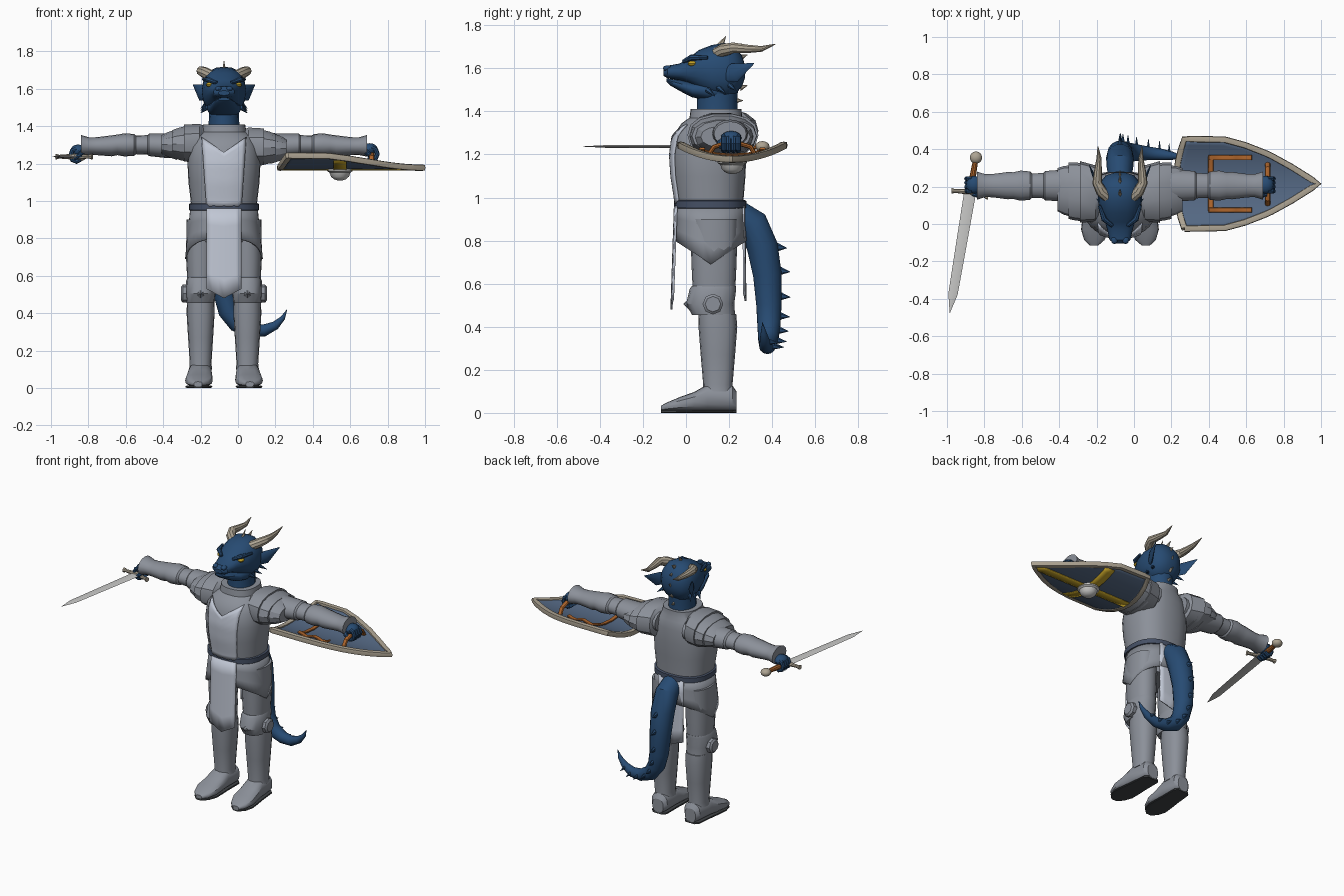
import bpy, bmesh, math
from math import sin, cos, pi
from mathutils import Vector

if "Cube" in bpy.data.objects:
    bpy.data.objects.remove(bpy.data.objects["Cube"])
CX = -0.075          # body centre line
made = []


def material(name, *rgb):
    m = bpy.data.materials.new(name)
    m.use_nodes = True
    m.diffuse_color = (*rgb, 1)
    m.node_tree.nodes["Principled BSDF"].inputs["Base Color"].default_value = (*rgb, 1)
    return m


STEEL = material("steel", .26, .28, .32)
CLOTH = material("pale cloth", .53, .57, .66)
SCALE = material("blue scales", .02, .07, .17)
BONE = material("bone", .42, .37, .29)
LEATHER = material("leather", .42, .13, .025)
FIELD = material("shield blue", .09, .14, .23)
GOLD = material("gold", .55, .36, .02)
BLADE = material("bright metal", .58, .58, .57)
BELT = material("belt", .06, .08, .13)
SOLE = material("sole", .05, .055, .06)


def finish(name, bm, mat):
    bmesh.ops.recalc_face_normals(bm, faces=bm.faces)
    me = bpy.data.meshes.new(name)
    bm.to_mesh(me)
    bm.free()
    me.materials.append(mat)
    ob = bpy.data.objects.new(name, me)
    bpy.context.scene.collection.objects.link(ob)
    made.append(ob)
    return ob


def power(c, n):
    return math.copysign(abs(c) ** (2 / n), c)


def tube(name, pts, mat, ref=(0, 0, 1), axis=None, k=16, n=2):
    """Skin rings (x, y, z, half_a, half_b) along a path."""
    bm, rings = bmesh.new(), []
    cs = [Vector(p[:3]) for p in pts]
    for i, p in enumerate(pts):
        t = Vector(axis) if axis else cs[min(i + 1, len(cs) - 1)] - cs[max(i - 1, 0)]
        u = t.cross(Vector(ref)).normalized()
        v = u.cross(t).normalized()
        a, b = p[3], p[-1]
        rings.append([bm.verts.new(cs[i] + u * a * power(cos(2 * pi * j / k), n)
                                   + v * b * power(sin(2 * pi * j / k), n)) for j in range(k)])
    for r, q in zip(rings, rings[1:]):
        for j in range(k):
            bm.faces.new((r[j], r[(j + 1) % k], q[(j + 1) % k], q[j]))
    bm.faces.new(rings[0])
    bm.faces.new(rings[-1])
    return finish(name, bm, mat)


def sheet(name, nu, nv, f, mat, thick=.008):
    """Thin plate from a function of u in -1..1 and v in 0..1."""
    bm = bmesh.new()
    g = [[bm.verts.new(f(2 * i / nu - 1, j / nv)) for j in range(nv + 1)] for i in range(nu + 1)]
    for i in range(nu):
        for j in range(nv):
            bm.faces.new((g[i][j], g[i + 1][j], g[i + 1][j + 1], g[i][j + 1]))
    bmesh.ops.remove_doubles(bm, verts=bm.verts, dist=1e-5)
    ob = finish(name, bm, mat)
    mod = ob.modifiers.new("thickness", "SOLIDIFY")
    mod.thickness, mod.offset = thick, 0
    return ob


def ball(name, c, size, mat):
    bm = bmesh.new()
    bmesh.ops.create_uvsphere(bm, u_segments=14, v_segments=8, radius=1)
    for v in bm.verts:
        v.co = Vector(c) + Vector(v.co[i] * size[i] for i in range(3))
    return finish(name, bm, mat)


def spike(name, base, tip, r, mat, flat=1):
    return tube(name, [(*base, r, r * flat), (*tip, .001)], mat, ref=(1, .1, 0), k=6)


def lerp(a, b, t):
    return a + (b - a) * t


def table(rows, x):
    """Linear interpolation in rows sorted by their first entry."""
    for p, q in zip(rows, rows[1:]):
        if x <= q[0]:
            t = max(0, (x - p[0]) / (q[0] - p[0]))
            return [lerp(a, b, t) for a, b in zip(p[1:], q[1:])]
    return rows[-1][1:]


# Torso: height, half width, y centre, half depth
TORSO = [(.93, .175, .113, .155), (1.0, .178, .11, .158), (1.1, .19, .106, .17), (1.2, .195, .105, .175),
         (1.29, .185, .11, .168), (1.345, .16, .125, .145), (1.37, .12, .138, .122), (1.41, .113, .14, .118)]
tube("breastplate", [(CX, c, z, w, d) for z, w, c, d in TORSO], STEEL, (0, 1, 0), (0, 0, 1), 28, 2.4)
tube("belt", [(CX, .113, z, .178 + e, .158 + e) for z, e in ((.948, 0), (.952, .01), (.984, .01), (.988, 0))],
     BELT, (0, 1, 0), (0, 0, 1), 28, 2.4)
tube("hips", [(CX, .115, z, w, .13) for z, w in ((.95, .165), (.85, .165), (.78, .12))],
     STEEL, (0, 1, 0), (0, 0, 1), 20, 2.4)


def chest_cloth(u, v):
    z = lerp(.97, 1.26 + .08 * abs(u), v)
    x = u * lerp(.093, .118, v)
    w, c, d = table(TORSO, z)
    return CX + x, c - d * (1 - abs(x / w) ** 2.4) ** (1 / 2.4) - .005, z


def skirt(u, v):
    a = u * pi
    x, y = power(cos(a), 2.4), power(sin(a), 2.4)
    return (CX + x * lerp(.176, .203, v), .115 + y * lerp(.156, .163, v),
            lerp(.955, .8 - .11 * (1 - abs(y)), v))


sheet("chest_cloth", 12, 12, chest_cloth, CLOTH)
sheet("skirt_plates", 40, 3, skirt, STEEL, .01)
sheet("front_cloth", 6, 5, lambda u, v: (CX + .093 * u, lerp(-.052, -.068, v) + .008 * u * u,
                                       lerp(.96, .48 + .05 * abs(u), v)), CLOTH, .009)
sheet("back_cloth", 6, 5, lambda u, v: (CX + .093 * u, lerp(.272, .276, v) - .006 * u * u,
                                      lerp(.96, .52 + .03 * abs(u), v)), CLOTH, .009)

# Legs and arms, built on both sides
for s, side in ((-1, "right"), (1, "left")):
    lx = CX + s * .125
    up = dict(ref=(0, 1, 0), axis=(0, 0, 1), n=2.3)
    tube(side + "_thigh", [(lx, .13, .9, .075, .11), (lx, .13, .7, .078, .105), (lx, .13, .55, .07, .098)], STEEL, **up)
    tube(side + "_knee_guard", [(lx, y, z, a, b) for y, z, a, b in
         ((.13, .59, .07, .102), (.125, .575, .077, .108), (.112, .505, .08, .112), (.128, .455, .075, .1))], STEEL, **up)
    spike(side + "_knee_point", (lx, .04, .505), (lx, -.012, .505), .05, STEEL)
    tube(side + "_knee_disc", [(lx + s * x, .125, .505, r) for x, r in ((.06, .048), (.095, .048), (.105, .036))],
         STEEL, k=8)
    tube(side + "_greave", [(lx, y, z, a, b) for y, z, a, b in
         ((.145, .46, .073, .088), (.148, .4, .075, .09), (.148, .27, .067, .08), (.148, .13, .058, .068),
          (.148, .1, .062, .07))], STEEL, **up)
    # Armoured shoe: y, half width, height, outward splay
    FOOT = [(.235, .04, .09), (.215, .058, .12), (.1, .064, .125), (.04, .07, .09), (-.03, .074, .065),
            (-.085, .055, .042), (-.115, .022, .026)]
    out = lambda y: lx + s * (.15 - y) * .05
    tube(side + "_shoe", [(out(y), y, .008 + h / 2, w, h / 2) for y, w, h in FOOT], STEEL, axis=(0, 1, 0), n=2.6)
    tube(side + "_sole", [(out(y), y, .007, w * .97, .007) for y, w, h in FOOT], SOLE, axis=(0, 1, 0), n=5)

    ax = lambda d: CX + s * d
    tube(side + "_arm", [(ax(d), .205, z, r * 1.3, r) for d, z, r in
         ((.1, 1.3, .07), (.3, 1.295, .066), (.4, 1.3, .06), (.41, 1.3, .052), (.47, 1.3, .05), (.48, 1.3, .058),
          (.53, 1.3, .062), (.57, 1.3, .055), (.6, 1.295, .056), (.68, 1.293, .048), (.72, 1.293, .047),
          (.765, 1.295, .058))], STEEL, axis=(1, 0, 0))
    lift = .02 if s < 0 else 0
    for i, plate in enumerate((((.1, .1, .09), (.13, .15, .105), (.215, .165, .1)),
                               ((.19, .155, .1), (.24, .155, .088), (.275, .15, .075)),
                               ((.25, .14, .085), (.3, .13, .068), (.335, .115, .05)))):
        tube(f"{side}_shoulder_plate_{i + 1}", [(ax(d), .15 + d * .1, 1.29 + lift - i * .004, a, b)
             for d, a, b in plate], STEEL, axis=(1, 0, 0), k=14, n=2.3)
    # Fist with four fingers wrapped around the grip
    gx, gz = ax(.79), 1.245 if s < 0 else 1.252
    ball(side + "_palm", (ax(.78), .21, gz + .025), (.042, .048, .032), SCALE)
    for i in range(4):
        tube(f"{side}_finger_{i + 1}", [(gx + s * .03 * sin(a), .176 + i * .022, gz + .034 * cos(a), .013)
             for a in (0, .8, 1.6, 2.4, 3.2, 4)], SCALE, ref=(0, 1, 0), k=8)
    tube(side + "_thumb", [(ax(.75), .18, gz + .02, .016), (ax(.77), .155, gz, .014), (ax(.8), .16, gz - .02, .008)],
         SCALE, k=8)

    # Horns, ears, eyes, brows and cheek spines
    hx = lambda d: CX + s * d
    tube(side + "_horn", [(hx(d), y, z, r) for d, y, z, r in
         ((.06, .14, 1.665, .03), (.1, .175, 1.685, .03), (.122, .22, 1.695, .026), (.118, .28, 1.69, .021),
          (.112, .35, 1.69, .014), (.118, .415, 1.712, .002))], BONE, k=10)
    tube(side + "_ear", [(hx(.095), .175, 1.565, .012, .03), (hx(.125), .225, 1.58, .012, .045),
         (hx(.165), .315, 1.622, .002)], SCALE, k=8)
    ball(side + "_eye", (hx(.076), .03, 1.622), (.02, .022, .013), GOLD)
    tube(side + "_brow", [(hx(.04), -.01, 1.632, .01), (hx(.085), .025, 1.65, .015), (hx(.11), .1, 1.65, .008)],
         SCALE, k=8)
    ball(side + "_nostril", (hx(.03), -.085, 1.6), (.018, .022, .014), SCALE)
    for i in range(3):
        y, z = .1 + i * .05, 1.5 + i * .012
        spike(f"{side}_cheek_spine_{i + 1}", (hx(.09), y, z), (hx(.125), y + .035, z - .03), .014, SCALE)

# Head: y, top, bottom, half width
along = dict(axis=(0, 1, 0), k=20, n=2.3)
row = lambda rows: [(CX, y, (t + b) / 2, w, (t - b) / 2) for y, t, b, w in rows]
tube("neck", [(CX, .145, 1.37, .085, .095), (CX, .145, 1.45, .08, .093), (CX, .15, 1.56, .085, .095)],
     SCALE, (0, 1, 0), (0, 0, 1))
tube("head", row([(-.105, 1.59, 1.565, .03), (-.085, 1.612, 1.553, .056), (-.03, 1.622, 1.545, .068),
     (.01, 1.645, 1.53, .08), (.06, 1.685, 1.5, .105), (.12, 1.708, 1.465, .117), (.18, 1.718, 1.455, .118),
     (.225, 1.7, 1.475, .105), (.26, 1.66, 1.515, .075), (.275, 1.61, 1.56, .03)]), SCALE, **along)
tube("jaw", row([(-.09, 1.553, 1.536, .03), (-.07, 1.55, 1.518, .05), (-.02, 1.545, 1.49, .064),
     (.03, 1.535, 1.465, .078), (.1, 1.54, 1.45, .09), (.18, 1.54, 1.455, .08)]), SCALE, **along)
for i, (y, z, dy, dz) in enumerate(((.16, 1.705, .025, .045), (.225, 1.69, .035, .025), (.25, 1.65, .035, .012),
                                   (.262, 1.58, .025, .02), (.25, 1.51, .035, .01), (.225, 1.45, .04, 0))):
    spike(f"crest_spine_{i + 1}", (CX, y, z), (CX, y + dy, z + dz), .016, BONE, .6)

# Tail with a row of spines on its outer side
TAIL = [(CX, .24, .93, .06), (CX, .31, .88, .072), (CX, .355, .77, .074), (CX, .378, .64, .068),
        (-.07, .385, .5, .06), (-.05, .385, .41, .055), (-.005, .382, .345, .048), (.07, .378, .31, .038),
        (.14, .372, .308, .032), (.2, .365, .335, .023), (.24, .36, .375, .013), (.262, .355, .42, .001)]
tube("tail", TAIL, SCALE, ref=(0, 1, 0), k=14)
for i in range(9):
    x, y, z, r = table([(j, *p) for j, p in enumerate(TAIL)], 2 + i * .85)
    spike(f"tail_spine_{i + 1}", (x, y + r * .85, z), (x, y + r + .04, z - .005), .008 + r * .2, SCALE, .6)

# Shield: curved across y, pointed towards +x
SY = .215
WIDTH = [(0, .24), (.3, .236), (.45, .207), (.63, .157), (.8, .09), (1, 0)]
sz = lambda y: 1.178 + .065 * ((y - SY) / .24) ** 2


def shield(u, v):
    y = SY + u * table(WIDTH, v)[0]
    return lerp(.225 + .045 * u * u, .985, v), y, sz(y)


sheet("shield_board", 16, 20, shield, FIELD, .018)
edge = [shield(-1, i / 20) for i in range(20)] + [shield(1, 1 - i / 20) for i in range(21)] \
    + [shield(1 - i / 4, 0) for i in range(1, 9)]
tube("shield_rim", [(*p, .017, .017) for p in edge], BONE, k=8, n=4)
sheet("cross_long", 2, 10, lambda u, v: (lerp(.24, .95, v), SY + .03 * u, sz(SY) - .0115), GOLD, .005)
sheet("cross_short", 2, 14, lambda u, v: (.545 + .035 * u, lerp(SY - .21, SY + .21, v),
                                        sz(lerp(SY - .21, SY + .21, v)) - .0125), GOLD, .005)
tube("shield_boss", [(.545, SY, z, r) for z, r in
     ((1.175, .068), (1.16, .068), (1.152, .056), (1.13, .048), (1.115, .03), (1.11, .012))], BLADE, (0, 1, 0))
for i, y in enumerate((.075, .355)):
    tube(f"shield_strap_{i + 1}", [(lerp(.4, .63, t / 8), y, sz(y) + .02 + .008 * cos(t * 1.5), .014, .005)
         for t in range(9)], LEATHER, k=8, n=4)
tube("shield_cross_strap", [(.41, y, sz(y) + .02, .014, .005) for y in (.07, .14, SY, .29, .36)], LEATHER, k=8, n=4)
tube("shield_grip", [(.715, y, z, .015, .011) for y, z in
     ((.1, 1.19), (.13, 1.235), (.18, 1.25), (.25, 1.25), (.3, 1.235), (.325, 1.19))], LEATHER, k=8)

# Sword: d runs from the pommel to the point, o runs across
POMMEL = Vector((-.845, .355, 1.237))
DIR, ACROSS = Vector((-.166, -.986, 0)), Vector((.986, -.166, 0))
at = lambda d, o=0: tuple(POMMEL + DIR * d + ACROSS * o)
ball("pommel", at(0), (.033, .033, .025), BONE)
tube("sword_handle", [(*at(d), r) for d, r in ((.02, .014), (.1, .017), (.18, .014))], LEATHER, k=10)
tube("cross_guard", [(*at(.185 + .012 * abs(o) / .1, o), r, r) for o, r in
     ((-.1, .016), (-.08, .01), (0, .016), (.08, .01), (.1, .016))], BONE, k=8)
tube("blade", [(*at(d), a, .006) for d, a in ((.19, .032), (.45, .029), (.74, .025))] + [(*at(.842), .001, .001)],
     BLADE, k=4)

# Smooth shading with crisp edges
bpy.ops.object.select_all(action="DESELECT")
for ob in made:
    ob.select_set(True)
bpy.context.view_layer.objects.active = made[0]
bpy.ops.object.shade_smooth_by_angle(angle=math.radians(32))
